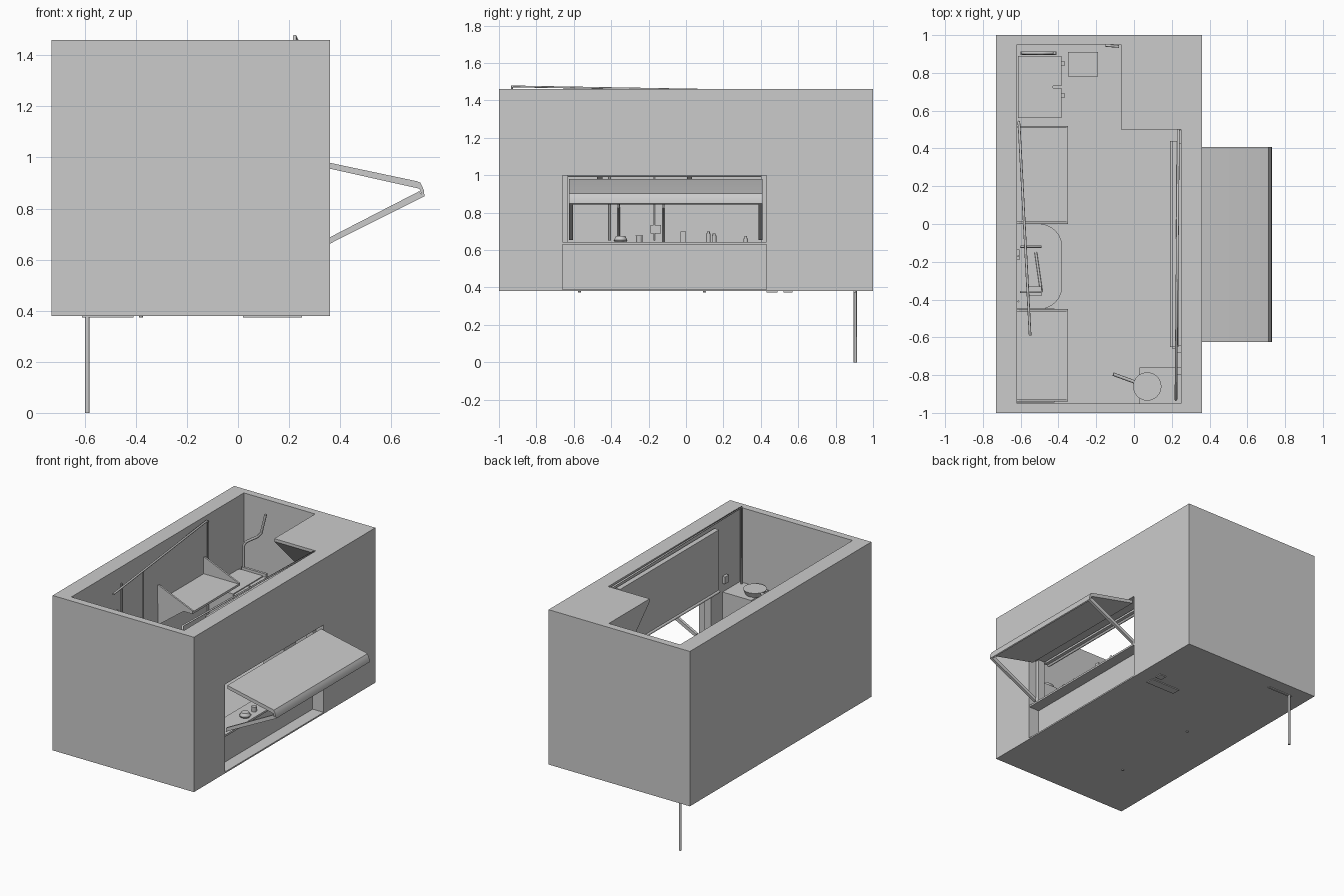
import bpy, bmesh, math
from mathutils import Vector


def finish(name, bm, smooth=False):
    bmesh.ops.recalc_face_normals(bm, faces=bm.faces)
    me = bpy.data.meshes.new(name)
    bm.to_mesh(me)
    bm.free()
    ob = bpy.data.objects.new(name, me)
    bpy.context.collection.objects.link(ob)
    if smooth:
        bpy.context.view_layer.objects.active = ob
        for o in bpy.context.selected_objects:
            o.select_set(False)
        ob.select_set(True)
        bpy.ops.object.shade_smooth_by_angle(angle=math.radians(35))
    return ob


def box(name, x0, x1, y0, y1, z0, z1):
    bm = bmesh.new()
    bmesh.ops.create_cube(bm, size=1)
    for v in bm.verts:
        v.co = ((x0 + x1) / 2 + v.co.x * (x1 - x0), (y0 + y1) / 2 + v.co.y * (y1 - y0),
                (z0 + z1) / 2 + v.co.z * (z1 - z0))
    return finish(name, bm)


def prism(name, pts, axis, a, b, smooth=False):
    """Extrude a 2D outline from a to b along the axis x, y or z."""
    put = {'x': lambda p, t: (t, p[0], p[1]), 'y': lambda p, t: (p[0], t, p[1]),
           'z': lambda p, t: (p[0], p[1], t)}[axis]
    bm = bmesh.new()
    f = bm.faces.new([bm.verts.new(put(p, a)) for p in pts])
    r = bmesh.ops.extrude_face_region(bm, geom=[f])
    d = Vector(put((0, 0), b - a))
    bmesh.ops.translate(bm, vec=d, verts=[v for v in r['geom'] if isinstance(v, bmesh.types.BMVert)])
    return finish(name, bm, smooth)


def cyl(name, x, y, z0, z1, r, r2=None, n=24):
    bm = bmesh.new()
    bmesh.ops.create_cone(bm, cap_ends=True, segments=n, radius1=r, radius2=r2 or r, depth=z1 - z0)
    bmesh.ops.translate(bm, vec=(x, y, (z0 + z1) / 2), verts=bm.verts)
    return finish(name, bm, True)


def tube(name, pts, r):
    cu = bpy.data.curves.new(name, 'CURVE')
    cu.dimensions = '3D'
    cu.bevel_depth = r
    cu.bevel_resolution = 2
    cu.use_fill_caps = True
    s = cu.splines.new('POLY')
    s.points.add(len(pts) - 1)
    for p, c in zip(s.points, pts):
        p.co = (*c, 1)
    ob = bpy.data.objects.new(name, cu)
    bpy.context.collection.objects.link(ob)
    return ob


# outer walls: block hollowed out, with the serving window cut through the right wall
walls = box('walls', -0.73, 0.36, -1, 1, 0.38, 1.46)
for cutter in (box('cut_room', -0.62, 0.25, -0.95, 0.95, 0.2, 1.6),
               box('cut_window', 0.15, 0.5, -0.66, 0.43, 0.2, 1.0)):
    m = walls.modifiers.new('cut', 'BOOLEAN')
    m.operation, m.solver, m.object = 'DIFFERENCE', 'EXACT', cutter
    bpy.context.view_layer.objects.active = walls
    bpy.ops.object.modifier_apply(modifier=m.name)
    bpy.data.objects.remove(cutter)

# floor with sill under the window
box('floor', -0.62, 0.25, -0.95, 0.95, 0.38, 0.39)
box('window_sill_floor', 0.25, 0.36, -0.66, 0.43, 0.38, 0.39)
# sloping overhead block in the back right corner
prism('overhead_block', [(0.5, 1.46), (0.5, 1.44), (0.95, 0.98), (0.95, 1.46)], 'x', -0.07, 0.25)

# counter and window frame
box('counter_panel', 0.25, 0.275, -0.66, 0.43, 0.39, 0.63)
box('counter_top', 0.2, 0.355, -0.66, 0.43, 0.63, 0.643)
for y in (-0.66, 0.40):
    box('window_post', 0.25, 0.3, y, y + 0.03, 0.643, 1.0)
box('shutter_board', 0.2, 0.235, -0.65, 0.44, 1.0, 1.43)
tube('shutter_rail', [(0.2, -0.65, 1.0), (0.2, 0.44, 1.0)], 0.01)

# awning with rounded lip and struts
prism('awning', [(0.355, 0.98), (0.70, 0.907), (0.713, 0.902), (0.72, 0.89), (0.728, 0.87), (0.73, 0.848),
                 (0.722, 0.844), (0.718, 0.86), (0.71, 0.878), (0.355, 0.957)], 'y', -0.625, 0.408, True)
for y in (-0.625, 0.388):
    prism('awning_strut', [(0.345, 0.68), (0.71, 0.868), (0.725, 0.846), (0.345, 0.655)], 'y', y, y + 0.02)

# small goods on the counter
cyl('plate', 0.3, -0.35, 0.643, 0.655, 0.03, 0.04)
cyl('bread', 0.3, -0.35, 0.655, 0.675, 0.035, 0.025)
cyl('cup', 0.3, -0.25, 0.643, 0.678, 0.016, 0.019)
box('carton', 0.29, 0.31, -0.03, 0.0, 0.643, 0.7)
for y, h in ((0.12, 0.045), (0.15, 0.035), (0.32, 0.02)):
    cyl('bottle', 0.3, y, 0.643, 0.643 + h, 0.012)
    cyl('bottle_neck', 0.3, y, 0.643 + h, 0.655 + h, 0.007)
box('wall_sign', -0.62, -0.605, -0.19, -0.135, 0.69, 0.735)

# wall shelves with triangular end cheeks and brackets
for y0, y1 in ((0.0, 0.52), (-0.94, -0.45)):
    box('shelf', -0.62, -0.35, y0, y1, 1.05, 1.065)
    for y in (y0, y1 - 0.012):
        prism('shelf_cheek', [(-0.62, 1.05), (-0.35, 1.05), (-0.35, 1.07), (-0.61, 1.18), (-0.62, 1.18)],
              'y', y, y + 0.012)
for y in (0.005, -0.475, -0.945):
    prism('shelf_bracket', [(-0.62, 1.05), (-0.42, 1.05), (-0.62, 0.9)], 'y', y, y + 0.028)

# rounded folding table with chair frame
arc = [(-0.5 + 0.12 * math.cos(t), s * 0.105 - 0.225 + 0.12 * math.sin(t))
       for s in (-1, 1) for t in [math.radians((-90 if s < 0 else 0) + k * 15) for k in range(7)]]
prism('round_table', [(-0.62, -0.45)] + arc + [(-0.62, 0.0)], 'z', 0.595, 0.61)
for y in (-0.36, -0.12):
    tube('chair_side', [(-0.6, y, 0.4), (-0.6, y, 0.86), (-0.49, y, 0.83)], 0.006)
tube('chair_bar', [(-0.49, -0.36, 0.61), (-0.52, -0.15, 0.61)], 0.007)
box('notebook', -0.56, -0.49, -0.38, -0.33, 0.61, 0.625)

# cabinet with two doors and handles
box('cabinet', -0.615, -0.43, 0.56, 0.89, 0.39, 0.955)
for y in (0.56, 0.73):
    box('cabinet_door', -0.428, -0.385, y, y + 0.16, 0.4, 0.95)
    box('cabinet_handle', -0.385, -0.365, y + 0.11, y + 0.13, 0.6, 0.75)
box('cabinet_back_bar', -0.6, -0.41, 0.895, 0.912, 0.92, 0.97)
box('storage_box', -0.35, -0.19, 0.78, 0.91, 0.39, 0.56)
tube('door_grip', [(-0.15, 0.945, 0.9), (-0.08, 0.94, 0.9)], 0.007)

# stove with pan
box('stove', 0.03, 0.25, -0.95, -0.76, 0.39, 0.94)
cyl('pan', 0.07, -0.86, 0.94, 0.975, 0.06, 0.075, 32)
tube('pan_handle', [(0.0, -0.835, 0.965), (-0.11, -0.795, 0.985)], 0.009)
for y in (-0.8, -0.68):
    box('stove_knob', 0.23, 0.25, y, y + 0.04, 1.0, 1.05)

# pipes and cables
tube('drain_pipe', [(-0.59, 0.905, 0.0), (-0.59, 0.905, 1.12), (-0.57, 0.905, 1.15), (-0.48, 0.905, 1.21),
                    (-0.455, 0.905, 1.24), (-0.42, 0.905, 1.38)], 0.009)
tube('left_pole', [(-0.61, 0.54, 0.4), (-0.61, 0.54, 1.42), (-0.608, 0.52, 1.43), (-0.55, -0.59, 1.36)], 0.007)
tube('right_pole', [(0.222, -0.93, 0.6), (0.222, -0.93, 1.475), (0.235, 0.5, 1.45), (0.24, 0.5, 1.2)], 0.007)
for y in (-0.17, -0.41):
    tube('wall_cable', [(-0.612, y, 0.65), (-0.612, y, 1.35)], 0.005)

# feet showing just below the floor
box('foot_pad', 0.02, 0.25, 0.43, 0.49, 0.374, 0.38)
box('foot_pad', 0.2, 0.25, 0.52, 0.57, 0.374, 0.38)
box('drain_line', -0.61, -0.41, 0.895, 0.91, 0.374, 0.382)
for x, y in ((-0.38, -0.57), (-0.38, 0.1)):
    cyl('floor_bolt', x, y, 0.374, 0.382, 0.008, n=8)
